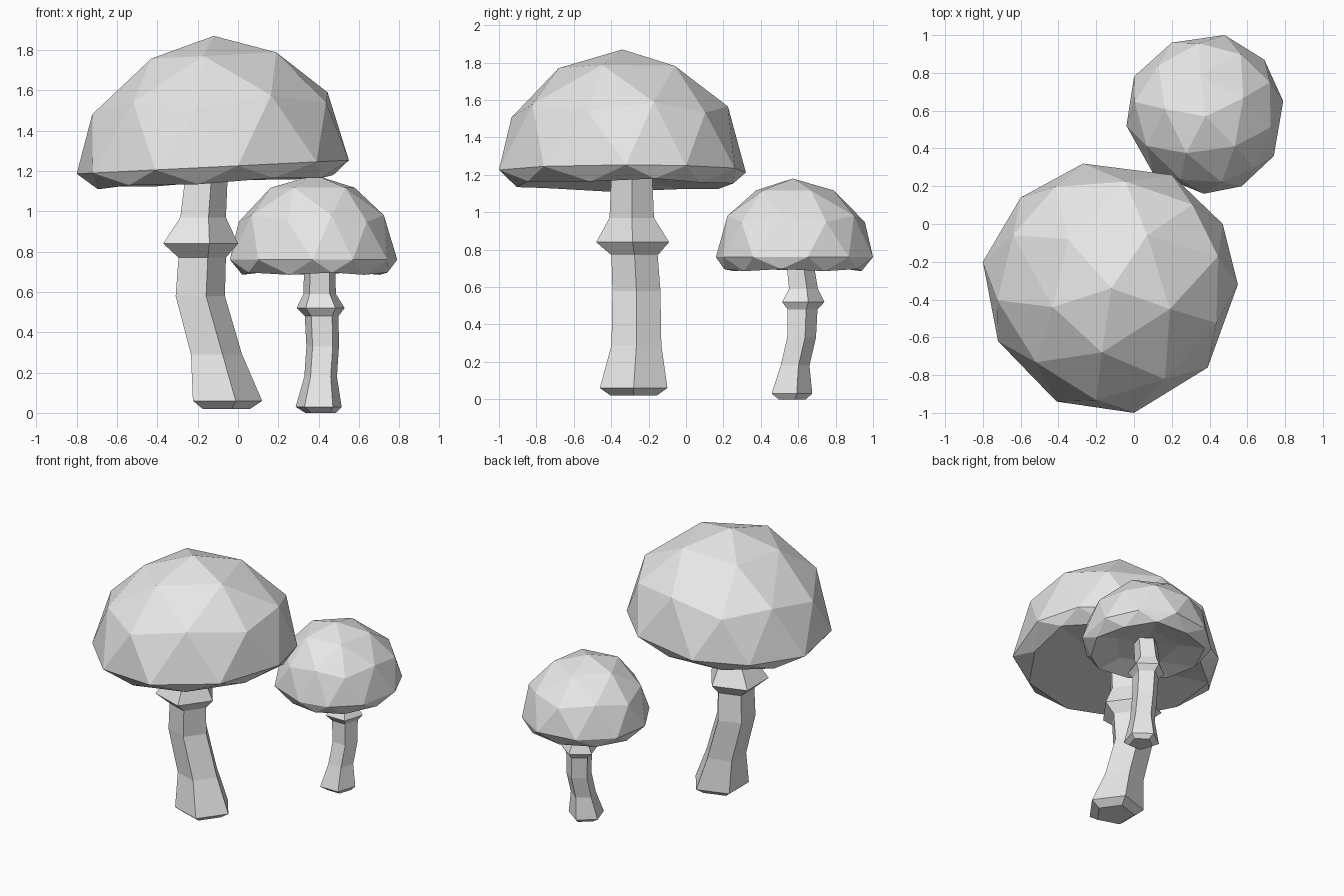
import bpy, bmesh
from math import radians, degrees, atan2, cos, sin, hypot
from mathutils import Vector

cube = bpy.data.objects.get("Cube")
if cube:
    bpy.data.objects.remove(cube, do_unlink=True)

grey = bpy.data.materials.new("light_grey")
grey.use_nodes = True
grey.diffuse_color = (0.8, 0.8, 0.8, 1)
grey.node_tree.nodes["Principled BSDF"].inputs["Base Color"].default_value = (0.8, 0.8, 0.8, 1)


def finish(bm, name):
    bmesh.ops.recalc_face_normals(bm, faces=bm.faces)
    mesh = bpy.data.meshes.new(name)
    bm.to_mesh(mesh)
    bm.free()
    mesh.materials.append(grey)
    obj = bpy.data.objects.new(name, mesh)
    bpy.context.collection.objects.link(obj)
    return obj


def cap(name, center, radius, height, phase, lip, tilt, rim, crown=None):
    """Faceted dome from an icosphere: irregular rim, flattened hollow underside."""
    bm = bmesh.new()
    bmesh.ops.create_icosphere(bm, subdivisions=2, radius=1)
    cx, cy, cz = center
    unit = {v: v.co.copy() for v in bm.verts}
    turn = radians(phase)

    def place(p):
        return Vector((cx + radius * (p.x * cos(turn) - p.y * sin(turn)),
                       cy + radius * (p.x * sin(turn) + p.y * cos(turn)), 0))

    # rim points follow the irregular outline
    shift = {}
    for v, p in unit.items():
        if abs(p.z) < 0.1:
            k = round((degrees(atan2(p.y, p.x)) - 18) / 36) % len(rim)
            shift[v] = Vector((*rim[k], 0)) - place(p)

    for v, p in unit.items():
        near = [shift[e.other_vert(v)] for e in v.link_edges if e.other_vert(v) in shift]
        q = place(p)
        if v in shift:
            q += shift[v]
        elif near:
            q += sum(near, Vector()) / len(near)
        flat = hypot(p.x, p.y)
        if crown and p.z > 0.7 and flat > 0.1:
            k = round(degrees(atan2(p.y, p.x)) / 72) % len(crown)
            q.x, q.y = crown[k]
        # dome above, shallow lip and hollow below
        if p.z > -0.1:
            z = p.z * height
        elif p.z > -0.7:
            z = p.z * height * lip
        else:
            z = -0.06 * height if flat > 0.1 else 0
        q.z = cz + z + tilt * (q.x - cx)
        v.co = q
    return finish(bm, name)


def stem(name, rings, phase):
    """Five-sided stalk lofted through (x, y, radius, z) rings."""
    bm = bmesh.new()
    loops = []
    for x, y, r, z in rings:
        angles = [radians(phase + 72 * i) for i in range(5)]
        loops.append([bm.verts.new((x + r * cos(a), y + r * sin(a), z)) for a in angles])
    for low, high in zip(loops, loops[1:]):
        for i in range(5):
            j = (i + 1) % 5
            bm.faces.new((low[i], low[j], high[j], high[i]))
    bm.faces.new(loops[0][::-1])
    bm.faces.new(loops[-1])
    return finish(bm, name)


# large mushroom
cap("large_cap", (-0.12, -0.34, 1.22), 0.66, 0.65, 46, 0.24, 0.05,
    [(0.2, 0.26), (-0.27, 0.32), (-0.6, 0.14), (-0.8, -0.2), (-0.72, -0.62),
     (-0.41, -0.94), (0, -1), (0.39, -0.76), (0.55, -0.32), (0.47, 0)],
    [(0.07, -0.06), (-0.35, -0.08), (-0.43, -0.44), (-0.17, -0.68), (0.19, -0.45)])
stem("large_stem", [
    (-0.07, -0.28, 0.13, 0.02),
    (-0.07, -0.28, 0.19, 0.06),
    (-0.12, -0.265, 0.14, 0.29),
    (-0.2, -0.265, 0.135, 0.58),
    (-0.19, -0.275, 0.13, 0.77),
    (-0.205, -0.285, 0.205, 0.84),
    (-0.185, -0.29, 0.125, 0.97),
    (-0.165, -0.29, 0.115, 1.2)], 0)

# small mushroom
cap("small_cap", (0.38, 0.57, 0.76), 0.42, 0.42, 26, 0.34, 0,
    [(0.69, 0.87), (0.48, 1), (0.2, 0.96), (0, 0.78), (-0.04, 0.52),
     (0.1, 0.27), (0.37, 0.16), (0.57, 0.2), (0.74, 0.36), (0.79, 0.65)])
stem("small_stem", [
    (0.41, 0.56, 0.08, 0),
    (0.4, 0.555, 0.12, 0.03),
    (0.41, 0.575, 0.085, 0.18),
    (0.42, 0.61, 0.085, 0.33),
    (0.415, 0.615, 0.088, 0.48),
    (0.41, 0.615, 0.125, 0.52),
    (0.405, 0.62, 0.085, 0.59),
    (0.405, 0.6, 0.08, 0.74)], 90)
